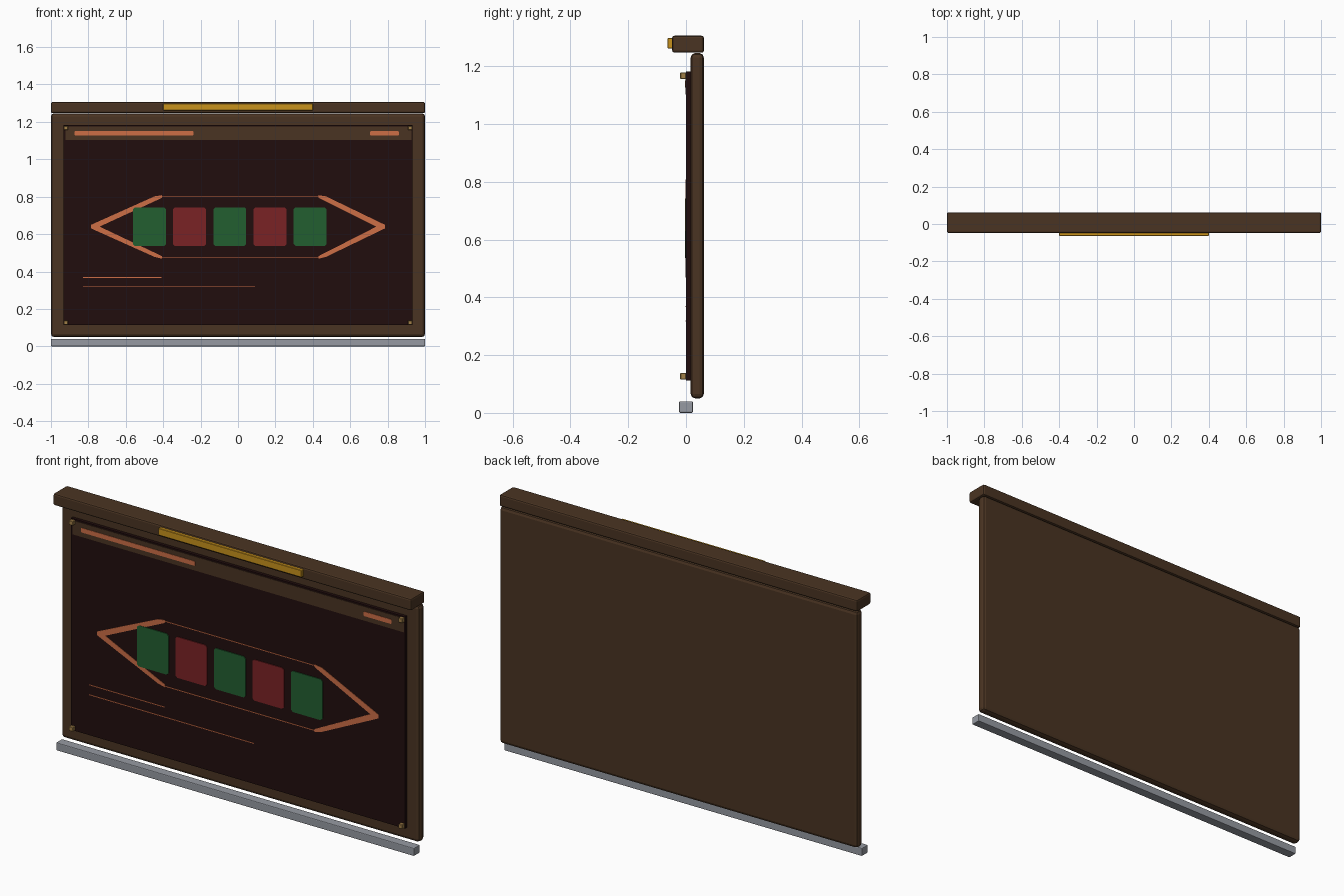
import bpy, bmesh

if "Cube" in bpy.data.objects:
    bpy.data.objects.remove(bpy.data.objects["Cube"])


def material(name, r, g, b):
    """Flat material from display RGB (0-255), stored as linear."""
    def lin(c):
        c /= 255
        return c / 12.92 if c <= 0.04045 else ((c + 0.055) / 1.055) ** 2.4
    m = bpy.data.materials.new(name)
    m.diffuse_color = (lin(r), lin(g), lin(b), 1)
    m.use_nodes = True
    m.node_tree.nodes["Principled BSDF"].inputs["Base Color"].default_value = m.diffuse_color
    return m


WOOD = material("dark_wood", 74, 52, 34)
SCREEN = material("screen_dark", 33, 13, 13)
GOLD = material("gold", 200, 146, 28)
BRASS = material("brass", 162, 128, 72)
STEEL = material("steel", 150, 154, 162)
ORANGE = material("orange_line", 205, 110, 70)
GREEN = material("green_cell", 34, 94, 48)
RED = material("red_cell", 122, 34, 37)


def finish(name, bm, mat):
    bmesh.ops.recalc_face_normals(bm, faces=bm.faces[:])
    me = bpy.data.meshes.new(name)
    bm.to_mesh(me)
    bm.free()
    me.materials.append(mat)
    ob = bpy.data.objects.new(name, me)
    bpy.context.collection.objects.link(ob)
    return ob


def prism(name, pts, y0, y1, mat):
    """Outline in x, z pushed from y0 to y1."""
    bm = bmesh.new()
    face = bm.faces.new([bm.verts.new((x, y0, z)) for x, z in pts])
    ext = bmesh.ops.extrude_face_region(bm, geom=[face])["geom"]
    verts = [v for v in ext if isinstance(v, bmesh.types.BMVert)]
    bmesh.ops.translate(bm, verts=verts, vec=(0, y1 - y0, 0))
    return finish(name, bm, mat)


def box(name, x, y, z, mat, bevel=0.0, segments=2):
    pts = [(x[0], z[0]), (x[1], z[0]), (x[1], z[1]), (x[0], z[1])]
    ob = prism(name, pts, y[0], y[1], mat)
    if bevel:
        mod = ob.modifiers.new("bevel", 'BEVEL')
        mod.width, mod.segments = bevel, segments
    return ob


# Main board, top rail, gold plate and bottom rail
box("board", (-1, 1), (0.016, 0.062), (0.05, 1.246), WOOD, 0.016)
box("top_rail", (-1, 1), (-0.048, 0.062), (1.247, 1.306), WOOD, 0.008)
box("gold_plate", (-0.4, 0.4), (-0.064, -0.046), (1.262, 1.298), GOLD, 0.002, 1)
box("bottom_rail", (-1, 1), (-0.024, 0.024), (0.0, 0.04), STEEL, 0.004)

# Screen with corner studs
box("screen", (-0.933, 0.933), (0.0, 0.02), (0.113, 1.182), SCREEN)
for x in (-0.92, 0.92):
    for z in (0.127, 1.167):
        box("corner_stud", (x - 0.011, x + 0.011), (-0.02, 0.001),
            (z - 0.011, z + 0.011), BRASS, 0.002, 1)

# Header strip and its bars
box("header_strip", (-0.922, 0.928), (-0.002, 0.001), (1.103, 1.174), WOOD)
for x0, x1 in ((-0.875, -0.237), (0.705, 0.86)):
    pts = [(x0, 1.13), (x0 + .005, 1.127), (x1 - .005, 1.127), (x1, 1.13),
           (x1, 1.147), (x1 - .005, 1.15), (x0 + .005, 1.15), (x0, 1.147)]
    prism("header_bar", pts, -0.004, -0.001, ORANGE)

# Pointed outline: two chevrons joined by thin lines
for s, end in ((-1, 0.406), (1, 0.43)):
    tip = 0.785
    pts = [(end, 0.808), (end + 0.04, 0.802), (tip, 0.65), (tip, 0.63),
           (end + 0.04, 0.478), (end, 0.468), (end, 0.482),
           (tip - 0.045, 0.64), (end, 0.794)]
    prism("outline_chevron", [(s * x, z) for x, z in pts], -0.002, 0.001, ORANGE)
for z in (0.474, 0.802):
    box("outline_line", (-0.406, 0.43), (-0.002, 0.001), (z - 0.002, z + 0.002), ORANGE)

# Row of alternating cells with clipped corners
for i in range(5):
    c, w, b, t, k = -0.474 + 0.215 * i, 0.088, 0.536, 0.743, 0.01
    pts = [(c - w, b + k), (c - w + k, b), (c + w - k, b), (c + w, b + k),
           (c + w, t - k), (c + w - k, t), (c - w + k, t), (c - w, t - k)]
    prism("cell", pts, -0.004, 0.001, RED if i % 2 else GREEN)

# Thin rules under the cells
for x1, z in ((-0.41, 0.368), (0.09, 0.318)):
    box("rule_line", (-0.83, x1), (-0.002, 0.001), (z - 0.002, z + 0.002), ORANGE)
